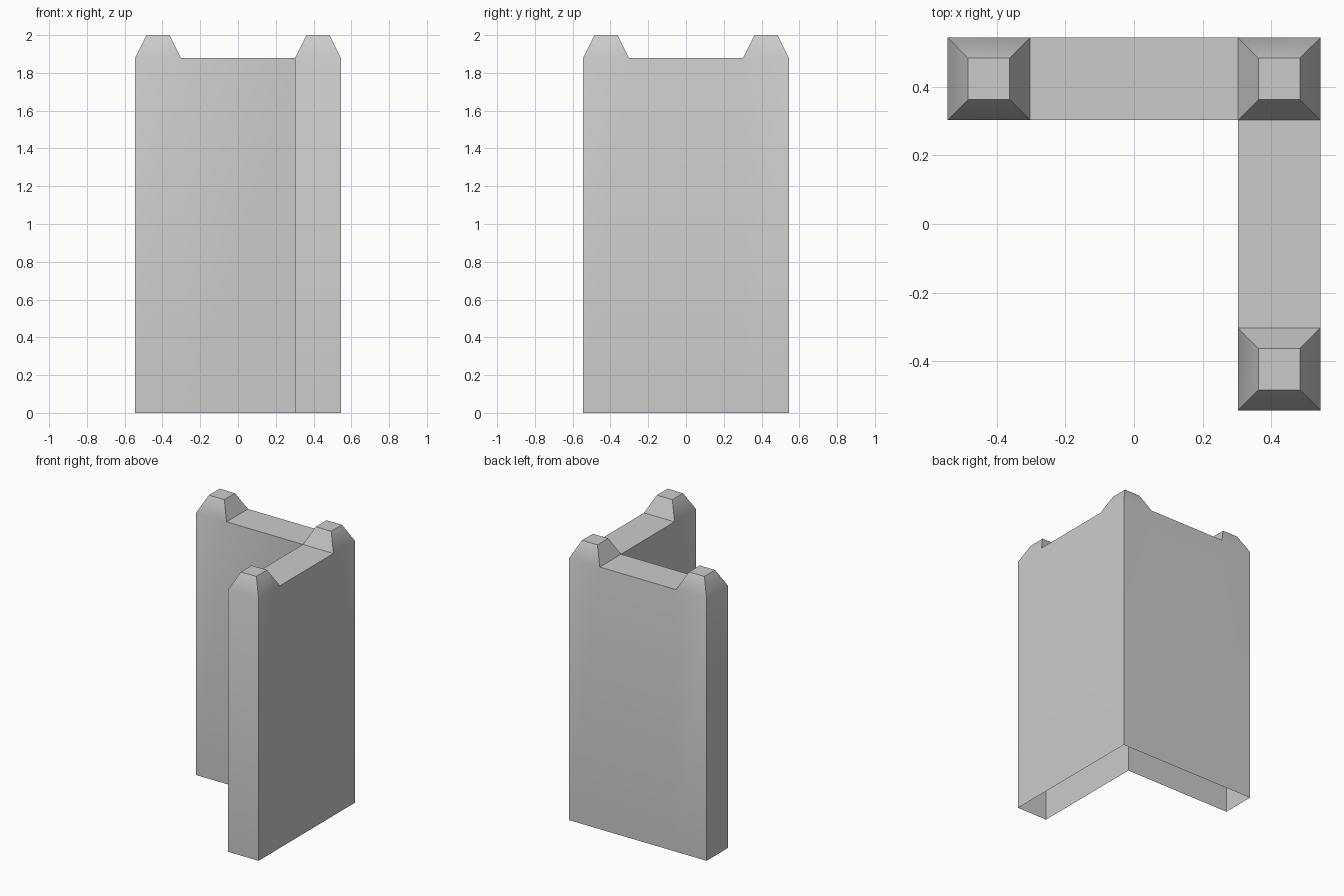
import bpy, bmesh, math

if "Cube" in bpy.data.objects:
    bpy.data.objects.remove(bpy.data.objects["Cube"])

OUT, IN = 0.545, 0.303      # outer and inner limits of the wall
Z_WALL, Z_TOP = 1.88, 2.0
INSET = 0.06

bm = bmesh.new()


def cell(x0, x1, y0, y1):
    """Flat top quad of one part of the L plan."""
    return bm.faces.new([bm.verts.new((x, y, Z_WALL)) for x, y in
                         ((x0, y0), (x1, y0), (x1, y1), (x0, y1))])


# Plan: three square posts joined by two wall runs
posts = [cell(-OUT, -IN, IN, OUT), cell(IN, OUT, IN, OUT), cell(IN, OUT, -OUT, -IN)]
cell(-IN, IN, IN, OUT)
cell(IN, OUT, -IN, IN)
bmesh.ops.remove_doubles(bm, verts=bm.verts[:], dist=1e-4)

# Side walls down to the ground, underside left open
rim = [e for e in bm.edges if e.is_boundary]
ext = bmesh.ops.extrude_edge_only(bm, edges=rim)
for v in ext["geom"]:
    if isinstance(v, bmesh.types.BMVert):
        v.co.z = 0

# Tapered caps on the posts
posts = [f for f in bm.faces if len(f.verts) == 4
         and all(abs(v.co.z - Z_WALL) < 1e-4 for v in f.verts)
         and f.calc_area() < 0.08]
bmesh.ops.inset_individual(bm, faces=posts, thickness=INSET, use_even_offset=True)
for f in posts:
    for v in f.verts:
        v.co.z = Z_TOP

bmesh.ops.recalc_face_normals(bm, faces=bm.faces[:])
bm.normal_update()
if posts[0].normal.z < 0:
    bmesh.ops.reverse_faces(bm, faces=bm.faces[:])

mesh = bpy.data.meshes.new("corner_wall")
bm.to_mesh(mesh)
bm.free()
wall = bpy.data.objects.new("corner_wall", mesh)
bpy.context.collection.objects.link(wall)

# Soft shading over the shallow cap bends
bpy.context.view_layer.objects.active = wall
wall.select_set(True)
bpy.ops.object.shade_smooth_by_angle(angle=math.radians(30))
